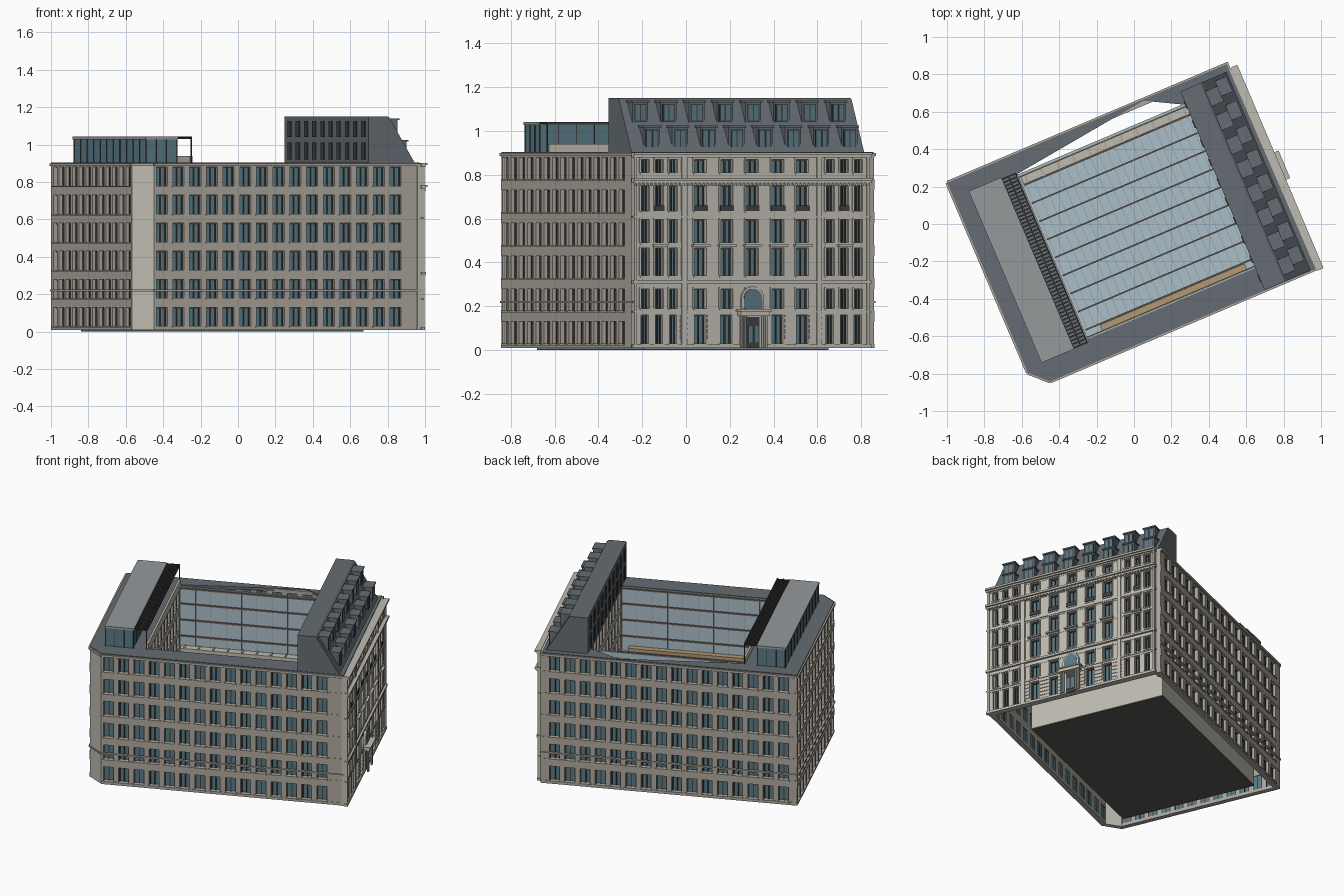
import bpy, bmesh, math
from mathutils import Vector

if "Cube" in bpy.data.objects:
    bpy.data.objects.remove(bpy.data.objects["Cube"])

ANGLE = math.radians(23)          # whole block is turned on its plot
COL = dict(stone=(.42, .39, .34), pale=(.52, .50, .44), glass=(.10, .19, .23), slate=(.13, .15, .17),
           dark=(.05, .05, .05), sky=(.40, .52, .58), light=(.30, .32, .33), tan=(.45, .32, .17),
           bronze=(.16, .13, .10), base=(.10, .10, .09))
mats = {}
for k, c in COL.items():
    mats[k] = bpy.data.materials.new(k)
    mats[k].diffuse_color = (*c, 1)
parts = {}


def part(name, mat):
    return parts.setdefault(name, (bmesh.new(), mat))[0]


class Frame:
    """Wall frame: s runs along the wall, o points outward, z is up."""
    def __init__(self, p, q):
        self.p, q = Vector(p), Vector(q)
        self.len = (q - self.p).length
        self.d = (q - self.p).normalized()
        self.n = Vector((self.d.y, -self.d.x))

    def at(self, s, o, z):
        return (*(self.p + self.d * s + self.n * o), z)


def prism(bm, low, high):
    """Solid between two matching outlines."""
    a = [bm.verts.new(c) for c in low]
    b = [bm.verts.new(c) for c in high]
    n = len(a)
    bm.faces.new(a[::-1])
    bm.faces.new(b)
    for i in range(n):
        bm.faces.new((a[i], a[(i + 1) % n], b[(i + 1) % n], b[i]))


def box(name, mat, f, s0, s1, o0, o1, z0, z1):
    c = ((s0, o0), (s1, o0), (s1, o1), (s0, o1))
    prism(part(name, mat), [f.at(s, o, z0) for s, o in c], [f.at(s, o, z1) for s, o in c])


U = Frame((0, 0), (1, 0))         # plan frame; outward is -v


def ubox(name, mat, u0, u1, v0, v1, z0, z1):
    box(name, mat, U, u0, u1, -v1, -v0, z0, z1)


def window_wall(name, f, cols, rows, z0, z1, mat='stone', glass='glass', depth=.03, sill=.006, mullion=True):
    """Piers and spandrels in front of set-back glass; cols = [(centre, width)]."""
    cols = sorted(cols)
    edges = [0] + [e for c, w in cols for e in (c - w / 2, c + w / 2)] + [f.len]
    for a, b in zip(edges[::2], edges[1::2]):
        box(name + '_piers', mat, f, a, b, -depth, 0, z0, z1)
    zs = [z0] + [e for r in rows for e in r] + [z1]
    for a, b in zip(zs[::2], zs[1::2]):
        box(name + '_spandrels', mat, f, 0, f.len, -depth, .002, a, b)
    box(name + '_glass', glass, f, .01, f.len - .01, -depth + .001, -depth + .005, z0 + .01, z1 - .01)
    for a, b in rows:
        for c, w in cols:
            if sill:
                box(name + '_sills', mat, f, c - w / 2 - .006, c + w / 2 + .006, -.01, sill, a - .008, a)
            if mullion:
                for m in (c - w / 2 + .003, c, c + w / 2 - .003):
                    box(name + '_frames', 'dark', f, m - .003, m + .003, -depth, -depth + .012, a, b)
                box(name + '_frames', 'dark', f, c - w / 2, c + w / 2, -depth, -depth + .011, b - .006, b)


# Plain street facades: front, left, back and the cut corner
A, B, E, D = (-.742, -.6), (.81, -.6), (-.833, -.51), (-.833, .593)
rows = [(.03 + .15 * i, .13 + .15 * i) for i in range(6)]
front, left, back = Frame(A, B), Frame(D, E), Frame((.80, .593), D)
window_wall('front', front, [(.045 + .097 * i, .064) for i in range(15)], rows, .01, .9)
window_wall('left', left, [(.05 + .0912 * i, .064) for i in range(12)], rows, .01, .9)
window_wall('back', back, [(.09 + .097 * i, .064) for i in range(16)], rows, .01, .9)
chamfer = Frame(E, A)
box('cut_corner', 'pale', chamfer, 0, chamfer.len, -.03, 0, .01, .9)
for f in (front, left, back, chamfer):
    box('street_bands', 'stone', f, 0, f.len, -.01, .008, .215, .224)
    box('street_cornice', 'stone', f, 0, f.len, -.03, .01, .885, .9)

# Ornate right facade with two end bays
R = Frame((.815, -.605), (.815, .56))
side = [.055, .125, .195, .972, 1.042, 1.111]
mid = [.329, .459, .585, .713, .835]
rrows = [(.03, .16), (.19, .28), (.34, .465), (.49, .595), (.635, .75), (.81, .87)]
window_wall('ornate', R, [(s, .036) for s in side] + [(s, .056) for s in mid], rrows, .01, .9, 'pale')
for s0, s1 in ((0, .012), (.235, .262), (.905, .93), (1.153, 1.165)):
    box('pilasters', 'pale', R, s0, s1, 0, .010, .01, .9)
for z0, z1, o in ((.01, .025, .012), (.172, .178, .006), (.305, .318, .016), (.605, .612, .008),
                  (.762, .772, .014), (.772, .785, .026), (.88, .89, .015), (.89, .902, .026)):
    box('facade_cornices', 'pale', R, -.008, R.len + .008, -.01, o, z0, z1)
for i in range(58):
    box('dentils', 'pale', R, .005 + i * .02, .015 + i * .02, 0, .018, .752, .763)
for s in side + mid:                # window surrounds and hoods
    w = .024 if s in side else .034
    for a, b in rrows[1:]:
        for e in (s - w, s + w):
            box('window_surrounds', 'pale', R, e - .004, e + .004, 0, .006, a, b)
        box('window_surrounds', 'pale', R, s - w - .004, s + w + .004, 0, .008, b, b + .008)
    if s in mid or s in (side[1], side[4]):
        box('window_hoods', 'pale', R, s - w - .01, s + w + .01, 0, .022, .473, .482)
        box('balcony_rails', 'dark', R, s - w, s + w, .004, .010, .635, .66)
for z in (.05, .075, .10, .125, .15):   # rustication courses between ground windows
    for a, b in zip([.012] + side[:3] + mid + side[3:], side[:3] + mid + side[3:] + [1.15]):
        box('rustication', 'pale', R, a + .035, b - .035, 0, .004, z, z + .018) if b - a > .08 else None

# Entrance portal with fanlight
dc = .585
box('door_back', 'pale', R, dc - .06, dc + .06, -.02, .012, .01, .178)
box('door_leaf', 'dark', R, dc - .032, dc + .032, .01, .016, .01, .15)
for k in (-1, 1):
    box('door_panels', 'glass', R, dc + k * .015 - .010, dc + k * .015 + .010, .015, .019, .035, .11)
    for off in (.043, .06):
        c = R.at(dc + k * off, .028, 0)
        ring = [(c[0] + .007 * math.cos(t * math.pi / 4), c[1] + .007 * math.sin(t * math.pi / 4)) for t in range(8)]
        prism(part('portal_columns', 'pale'), [(*p, .01) for p in ring], [(*p, .158) for p in ring])
box('portal_entablature', 'pale', R, dc - .072, dc + .072, 0, .042, .156, .176)
box('portal_entablature', 'pale', R, dc - .08, dc + .08, 0, .05, .176, .185)
for nm, mat, r, o in (('fanlight_arch', 'pale', .056, .014), ('fanlight', 'glass', .045, .018)):
    pts = [(-r, .19)] + [(r * math.cos(math.pi - t * math.pi / 10), .235 + r * math.sin(t * math.pi / 10))
                         for t in range(11)] + [(r, .19)]
    prism(part(nm, mat), [R.at(dc + s, -.005, z) for s, z in pts], [R.at(dc + s, o, z) for s, z in pts])

# Corner piers joining facades
ubox('corner_piers', 'stone', .745, .80, -.599, -.56, .01, .9)
ubox('corner_piers', 'stone', .745, .80, .55, .592, .01, .9)

# Flat roof ring around the courtyard
outer = [A, (.80, -.6), (.79, .593), (.304, .594), D, E]
inner = [(-.46, -.47), (.51, -.47), (.51, .475), (.304, .587), (-.47, .49), (-.47, -.46)]
bm = part('roof_ring', 'slate')
for i in range(6):
    j = (i + 1) % 6
    quad = (outer[i], outer[j], inner[j], inner[i])
    prism(bm, [(*p, .885) for p in quad], [(*p, .905) for p in quad])

# Inner block under the glass roof, open void between it and the street walls
ubox('ground_slab', 'base', -.711, .543, -.438, .476, 0, .008)
for u0, u1, v0, v1 in ((-.711, -.70, -.438, .476), (.532, .543, -.438, .476),
                       (-.711, .543, -.438, -.428), (-.711, .543, .466, .476)):
    ubox('inner_block_walls', 'pale', u0, u1, v0, v1, .008, .46)

# Courtyard walls: glazed long sides, windowed short sides
crows = [(.50, .58), (.63, .73), (.78, .88)]
for nm, p, q in (('court_right', (.51, .475), (.51, -.47)), ('court_left', (-.47, -.465), (-.47, .475))):
    window_wall(nm, Frame(p, q), [(.06 + .092 * i, .06) for i in range(10)], crows, .46, .9, sill=0)
for nm, p, q in (('court_back', (-.47, .475), (.51, .475)), ('court_front', (.51, -.465), (-.47, -.465))):
    f = Frame(p, q)
    box(nm + '_glazing', 'sky', f, 0, f.len, -.012, 0, .46, .9)
    for z in (.56, .67, .78, .885):
        box(nm + '_rails', 'bronze', f, 0, f.len, 0, .008, z, z + .01)
    for i in range(11):
        box(nm + '_mullions', 'light', f, i * .0975, i * .0975 + .003, 0, .004, .46, .9)

# Courtyard glass roof with beams and fine glazing bars
ubox('glass_roof', 'sky', -.47, .51, -.465, .475, .455, .465)
for i in range(9):
    v = -.42 + i * .105
    ubox('roof_beams', 'bronze', -.46, .505, v - .004, v + .004, .46, .478)
for i in range(21):
    u = -.45 + i * .047
    ubox('glazing_bars', 'light', u - .0015, u + .0015, -.43, .43, .46, .469)
ubox('court_ledge_back', 'pale', -.46, .505, .425, .474, .465, .5)
ubox('court_ledge_front', 'tan', -.38, .46, -.464, -.425, .465, .5)
for i in range(11):
    ubox('ledge_ribs', 'stone', -.44 + i * .092, -.43 + i * .092, .422, .474, .465, .506)

# Mansard roof over the ornate facade
prof = [(.505, .9), (.775, .9), (.765, .915), (.625, 1.145), (.615, 1.15), (.505, 1.15)]
prism(part('mansard', 'slate'), [(u, -.598, z) for u, z in prof], [(u, .555, z) for u, z in prof])
for u0, z0, z1, shift in ((.755, .91, 1.02, 0), (.69, 1.03, 1.135, -.03)):
    for i in range(8):
        v = -.49 + i * .14 + shift
        back_u = u0 - .11
        ubox('dormers', 'slate', back_u, u0, v - .039, v + .039, z0, z1)
        ubox('dormer_caps', 'slate', back_u, u0 + .008, v - .044, v + .044, z1 - .004, z1 + .005)
        ubox('dormer_frames', 'dark', u0 - .01, u0 + .003, v - .031, v + .031, z0 + .012, z1 - .012)
        for k in (-1, 1):
            ubox('dormer_panes', 'glass', u0, u0 + .005, v + k * .014 - .011, v + k * .014 + .011, z0 + .017, z1 - .017)
for z0, z1 in ((.92, 1.01), (1.04, 1.125)):
    for i in range(10):
        v = -.53 + i * .112
        ubox('mansard_inner_windows', 'dark', .500, .51, v - .022, v + .022, z0, z1)

# Glazed penthouse on the left wing
ubox('penthouse_glass', 'glass', -.738, -.563, -.484, .502, .9, 1.03)
ubox('penthouse_roof', 'light', -.745, -.558, -.49, .507, 1.028, 1.042)
for i in range(12):
    v = -.484 + i * .0896
    for u in (-.741, -.563):
        ubox('penthouse_mullions', 'dark', u, u + .004, v - .002, v + .002, .9, 1.03)
for i in range(4):
    u = -.738 + i * .0575
    for v in (-.487, .502):
        ubox('penthouse_mullions', 'dark', u, u + .003, v, v + .003, .9, 1.03)

# Slatted canopy and terrace parapet
for i in range(50):
    v = -.488 + i * .02
    ubox('canopy_slats', 'dark', -.56, -.475, v, v + .008, 1.034, 1.04)
for u in (-.56, -.52, -.48):
    ubox('canopy_rails', 'dark', u, u + .006, -.49, .5, 1.03, 1.042)
for i in range(2):
    v = (-.488, .495)[i]
    ubox('canopy_posts', 'dark', -.48, -.475, v, v + .005, .9, 1.034)
ubox('terrace_parapet', 'pale', -.482, -.468, -.48, .49, .9, .94)

# Turn every part into an object on the rotated plan
for name, (bm, mat) in parts.items():
    bmesh.ops.recalc_face_normals(bm, faces=bm.faces)
    me = bpy.data.meshes.new(name)
    bm.to_mesh(me)
    bm.free()
    me.materials.append(mats[mat])
    ob = bpy.data.objects.new(name, me)
    ob.rotation_euler.z = ANGLE
    bpy.context.collection.objects.link(ob)

for m in bpy.data.materials:
    if m.users and not m.is_grease_pencil:
        m.use_nodes = True
        m.node_tree.nodes["Principled BSDF"].inputs["Base Color"].default_value = m.diffuse_color
